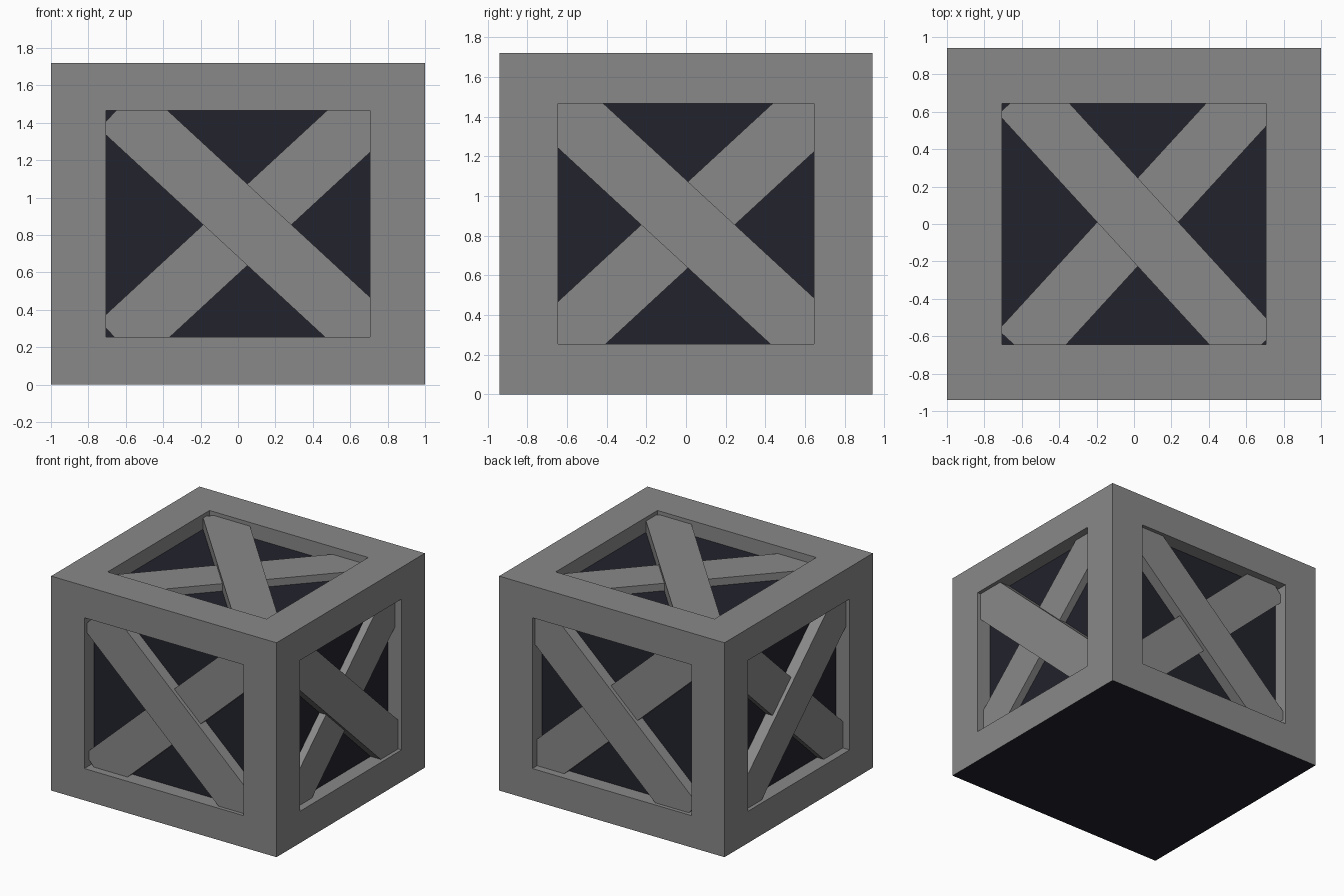
import bpy, bmesh, math
from mathutils import Matrix, Vector

cube = bpy.data.objects.get("Cube")
if cube:
    bpy.data.objects.remove(cube, do_unlink=True)

HX, HY, H = 1.0, 0.94, 1.72      # half width, half depth, height
BORDER_X, BORDER_Y, BORDER_Z = 0.295, 0.295, 0.255
RECESS = 0.12


def material(name, color):
    mat = bpy.data.materials.new(name)
    mat.use_nodes = True
    mat.diffuse_color = color
    mat.node_tree.nodes["Principled BSDF"].inputs["Base Color"].default_value = color
    return mat


grey = material("grey_metal", (0.25, 0.25, 0.25, 1))
dark = material("dark_panel", (0.016, 0.016, 0.026, 1))


def add_object(name, bm, mats):
    mesh = bpy.data.meshes.new(name)
    bm.normal_update()
    bm.to_mesh(mesh)
    bm.free()
    for mat in mats:
        mesh.materials.append(mat)
    obj = bpy.data.objects.new(name, mesh)
    bpy.context.collection.objects.link(obj)
    return obj


# Crate frame: a box with a recessed dark panel in every side but the bottom
bm = bmesh.new()
bmesh.ops.create_cube(bm, size=1, matrix=Matrix.Translation((0, 0, H / 2))
                      @ Matrix.Diagonal((2 * HX, 2 * HY, H, 1)))
bm.normal_update()
shrink = Vector((1 - BORDER_X / HX, 1 - BORDER_Y / HY, 1 - 2 * BORDER_Z / H))
for face in list(bm.faces):
    if face.normal.z < -0.5:
        face.material_index = 1
        continue
    normal, centre = face.normal.copy(), face.calc_center_median()
    bmesh.ops.inset_individual(bm, faces=[face], thickness=0.1)
    for v in face.verts:
        for i in range(3):
            if abs(normal[i]) < 0.5:
                side = math.copysign((HX, HY, H / 2)[i], v.co[i] - centre[i])
                v.co[i] = centre[i] + side * shrink[i]
    panel = bmesh.ops.extrude_discrete_faces(bm, faces=[face])["faces"][0]
    for v in panel.verts:
        v.co -= normal * RECESS
    panel.material_index = 1
add_object("crate_frame", bm, [grey, dark])


# Cross braces: two overlapping planks on each recessed side
def brace(name, centre, right, up, normal, angle, depth):
    out = Vector(normal)
    along = Vector(right) * math.cos(angle) + Vector(up) * math.sin(angle)
    across = out.cross(along)
    bm = bmesh.new()
    thick = RECESS - depth + 0.01
    place = Matrix((along, across, out)).transposed().to_4x4()
    place.translation = Vector(centre) - out * (depth + thick / 2)
    bmesh.ops.create_cube(bm, size=1, matrix=place @ Matrix.Diagonal((1.86, 0.32, thick, 1)))
    add_object(name, bm, [grey])


X, Y, Z = Vector((1, 0, 0)), Vector((0, 1, 0)), Vector((0, 0, 1))
MID = 0.855
sides = [  # name, centre, right, up, normal, angle, direction of the outer plank
    ("front", (0.05, -HY, MID), X, Z, -Y, 42.7, -1),
    ("back", (0.05, HY, MID), -X, Z, Y, 42.7, -1),
    ("left", (HX, 0.01, MID), Y, Z, X, 42.7, -1),
    ("right", (-HX, 0.01, MID), -Y, Z, -X, 42.7, 1),
    ("top", (0.02, 0.01, H), X, Y, Z, 47.5, -1),
]
for name, centre, right, up, normal, degrees, direction in sides:
    angle = math.radians(degrees) * direction
    brace(name + "_outer_brace", centre, right, up, normal, angle, 0.03)
    brace(name + "_inner_brace", centre, right, up, normal, -angle, 0.06)
